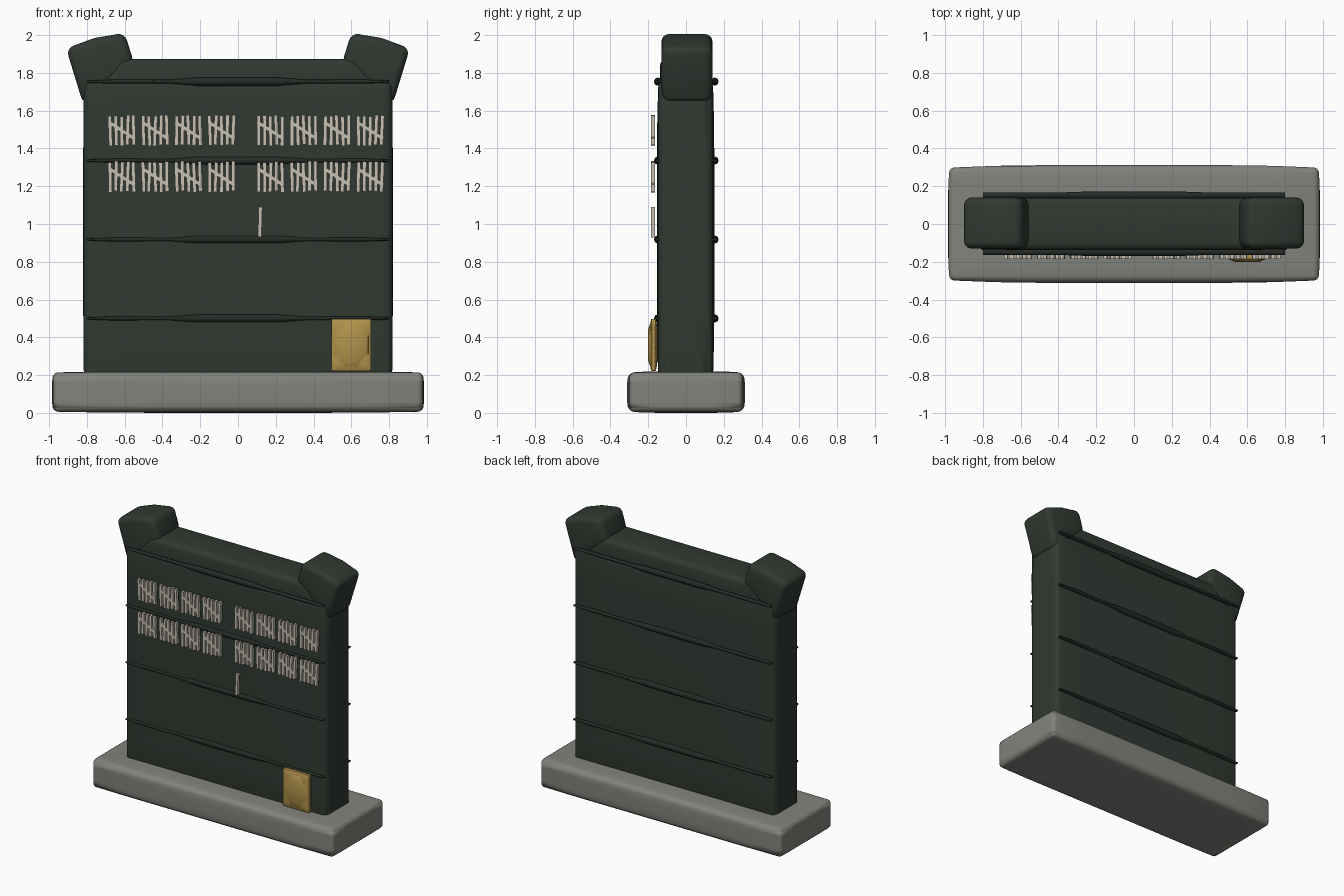
import bpy, bmesh, math, random
from mathutils import Matrix, Vector

random.seed(4)
cube = bpy.data.objects.get("Cube")
if cube:
    bpy.data.objects.remove(cube, do_unlink=True)


def material(name, rgb):
    m = bpy.data.materials.new(name)
    m.use_nodes = True
    m.diffuse_color = (*rgb, 1)
    bsdf = m.node_tree.nodes["Principled BSDF"]
    bsdf.inputs["Base Color"].default_value = (*rgb, 1)
    bsdf.inputs["Roughness"].default_value = 0.8
    return m


GREEN = material("dark green", (0.030, 0.041, 0.031))
SEAM = material("deep green", (0.018, 0.024, 0.019))
GREY = material("stone grey", (0.225, 0.225, 0.205))
BONE = material("bone white", (0.58, 0.53, 0.45))
GOLD = material("old gold", (0.44, 0.29, 0.07))


def finish(name, bm, mat, bevel=0.0, segments=3):
    bmesh.ops.recalc_face_normals(bm, faces=bm.faces)
    mesh = bpy.data.meshes.new(name)
    bm.to_mesh(mesh)
    bm.free()
    mesh.materials.append(mat)
    ob = bpy.data.objects.new(name, mesh)
    bpy.context.collection.objects.link(ob)
    if bevel:
        mod = ob.modifiers.new("soft edges", "BEVEL")
        mod.width = bevel
        mod.segments = segments
        mod.limit_method = "ANGLE"
        mod.angle_limit = math.radians(40)
        for p in mesh.polygons:
            p.use_smooth = True
    return ob


def add_box(bm, centre, size, turn=0.0):
    mat = (Matrix.Translation(centre) @ Matrix.Rotation(turn, 4, "Y")
           @ Matrix.Diagonal((*size, 1)))
    return bmesh.ops.create_cube(bm, size=1, matrix=mat)["verts"]


def soft_block(name, centre, size, mat, bevel, bulge=(0, 0, 0), segments=4):
    """Block whose faces swell by the given amount towards their middles."""
    bm = bmesh.new()
    add_box(bm, (0, 0, 0), (2, 2, 2))
    bmesh.ops.subdivide_edges(bm, edges=bm.edges[:], cuts=7, use_grid_fill=True)
    for v in bm.verts:
        p = v.co.copy()
        for i in range(3):
            a, b = p[(i + 1) % 3], p[(i + 2) % 3]
            drop = bulge[i] * max(abs(a), abs(b)) ** 4
            v.co[i] = centre[i] + p[i] * (size[i] / 2 - drop)
    return finish(name, bm, mat, bevel, segments)


def prism(name, outline, y0, y1, mat, bevel, segments=4):
    """Front outline (x, z) extruded through the depth."""
    bm = bmesh.new()
    face = bm.faces.new([bm.verts.new((x, y0, z)) for x, z in outline])
    ext = bmesh.ops.extrude_face_region(bm, geom=[face])["geom"]
    moved = [g for g in ext if isinstance(g, bmesh.types.BMVert)]
    bmesh.ops.translate(bm, verts=moved, vec=(0, y1 - y0, 0))
    return finish(name, bm, mat, bevel, segments)


# Stone plinth and the upright slab
soft_block("base_plinth", (0, 0, 0.11), (1.97, 0.625, 0.22), GREY, 0.05,
           bulge=(0.008, 0.014, 0.006))
soft_block("main_slab", (0, -0.002, 0.96), (1.64, 0.305, 1.6), GREEN, 0.04,
           bulge=(0.004, 0.008, 0))

# Sloped top cap
prism("top_cap", [(-0.76, 1.70), (0.76, 1.70), (0.62, 1.875), (-0.62, 1.875)],
      -0.137, 0.137, GREEN, 0.035)

# Flared corner blocks
for label, s in (("left", 1), ("right", -1)):
    outline = [(s * x, z) for x, z in
               ((0.91, 1.93), (0.76, 1.985), (0.60, 2.012), (0.55, 1.85), (0.82, 1.635))]
    prism(label + "_corner_block", outline, -0.13, 0.14, GREEN, 0.04)

# Horizontal seams, front and back, swelling at the middle
STATIONS = ((-0.8, 0.006), (-0.65, 0.011), (-0.36, 0.010), (-0.22, 0.022),
            (0.22, 0.022), (0.36, 0.010), (0.65, 0.011), (0.8, 0.006))
for side, y in (("front", -0.149), ("back", 0.152)):
    for n in range(4):
        bm = bmesh.new()
        rings = []
        for x, half in STATIONS:
            depth = 0.016 if half < 0.02 else 0.021
            rings.append([bm.verts.new((x, y + depth * math.cos(k * math.pi / 4),
                                        0.5 + 0.418 * n + half * math.sin(k * math.pi / 4)))
                          for k in range(8)])
        for a, b in zip(rings, rings[1:]):
            for k in range(8):
                j = (k + 1) % 8
                bm.faces.new((a[k], a[j], b[j], b[k])).smooth = True
        bm.faces.new(rings[0])
        bm.faces.new(rings[-1])
        finish(f"{side}_seam_{n + 1}", bm, SEAM)


# Tally marks: upright strokes crossed by a slanted one
def stroke(bm, x, z, length, turn=0.0):
    add_box(bm, (x, -0.174, z), (0.019, 0.022, length), turn)


for row, z in (("upper", 1.495), ("lower", 1.25)):
    for g in range(8):
        x = -0.615 + 0.176 * g + (0.083 if g > 3 else 0)
        bm = bmesh.new()
        for k in range(5):
            stroke(bm, x + (k - 2) * 0.031, z + random.uniform(-0.004, 0.004),
                   0.158, random.uniform(-0.05, 0.05))
        stroke(bm, x, z, 0.165, math.radians(-57))
        finish(f"{row}_tally_{g + 1}", bm, BONE)
bm = bmesh.new()
stroke(bm, 0.117, 1.01, 0.16, 0.03)
finish("single_tally", bm, BONE)

# Gold plaque with a raised faceted middle
soft_block("gold_plaque", (0.6, -0.172, 0.36), (0.21, 0.045, 0.275), GOLD, 0.012,
           bulge=(0, 0.010, 0), segments=2)
bm = bmesh.new()
bmesh.ops.create_cone(bm, cap_ends=True, segments=8, radius1=0.105, radius2=0.075, depth=0.012,
                      matrix=Matrix.Translation((0.6, -0.194, 0.36))
                      @ Matrix.Diagonal((0.95, 1, 1.22, 1))
                      @ Matrix.Rotation(math.pi / 2, 4, "X")
                      @ Matrix.Rotation(math.pi / 8, 4, "Z"))
finish("plaque_boss", bm, GOLD, 0.004, 2)
